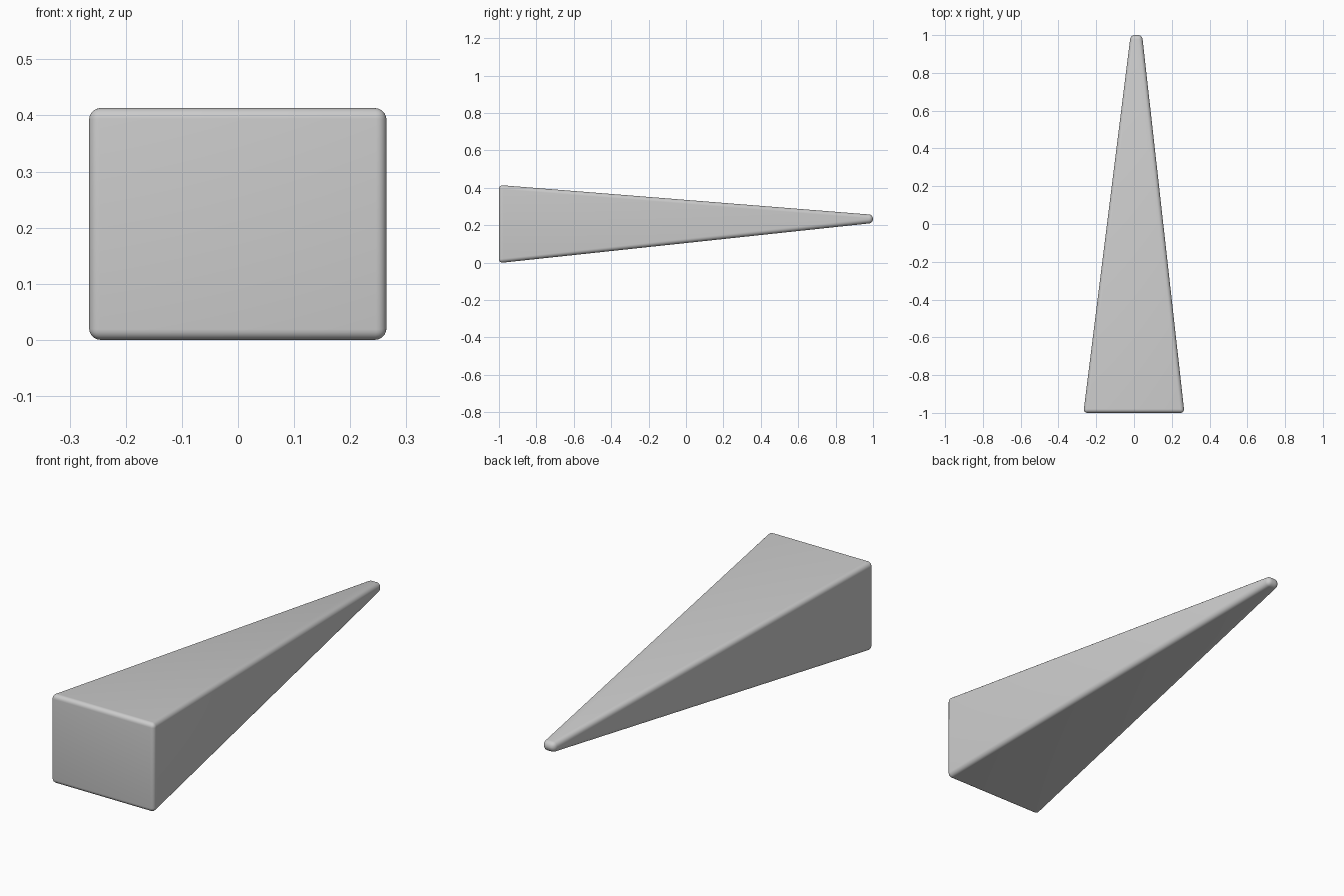
import bpy, bmesh

if "Cube" in bpy.data.objects:
    bpy.data.objects.remove(bpy.data.objects["Cube"])

# Tapered wedge: large rectangular butt end narrowing to a small offset tip
def rect(bm, y, x0, x1, z0, z1):
    return [bm.verts.new((x, y, z)) for x, z in ((x0, z0), (x1, z0), (x1, z1), (x0, z1))]

bm = bmesh.new()
butt = rect(bm, -1, -0.268, 0.267, -0.002, 0.415)
tip = rect(bm, 1, -0.018, 0.043, 0.212, 0.256)
bm.faces.new(butt)
bm.faces.new(tip[::-1])
for i in range(4):
    j = (i + 1) % 4
    bm.faces.new((butt[i], tip[i], tip[j], butt[j]))
bmesh.ops.recalc_face_normals(bm, faces=bm.faces)

# Rounded edges all round
bmesh.ops.bevel(bm, geom=list(bm.edges), offset=0.021, offset_type='OFFSET',
                segments=6, profile=0.5, affect='EDGES', clamp_overlap=True)

# Rest on the ground
low = min(v.co.z for v in bm.verts)
bmesh.ops.translate(bm, verts=bm.verts, vec=(0, 0, -low))

mesh = bpy.data.meshes.new("tapered_wedge")
bm.to_mesh(mesh)
bm.free()
wedge = bpy.data.objects.new("tapered_wedge", mesh)
bpy.context.collection.objects.link(wedge)
bpy.context.view_layer.objects.active = wedge
wedge.select_set(True)
bpy.ops.object.shade_smooth_by_angle()
